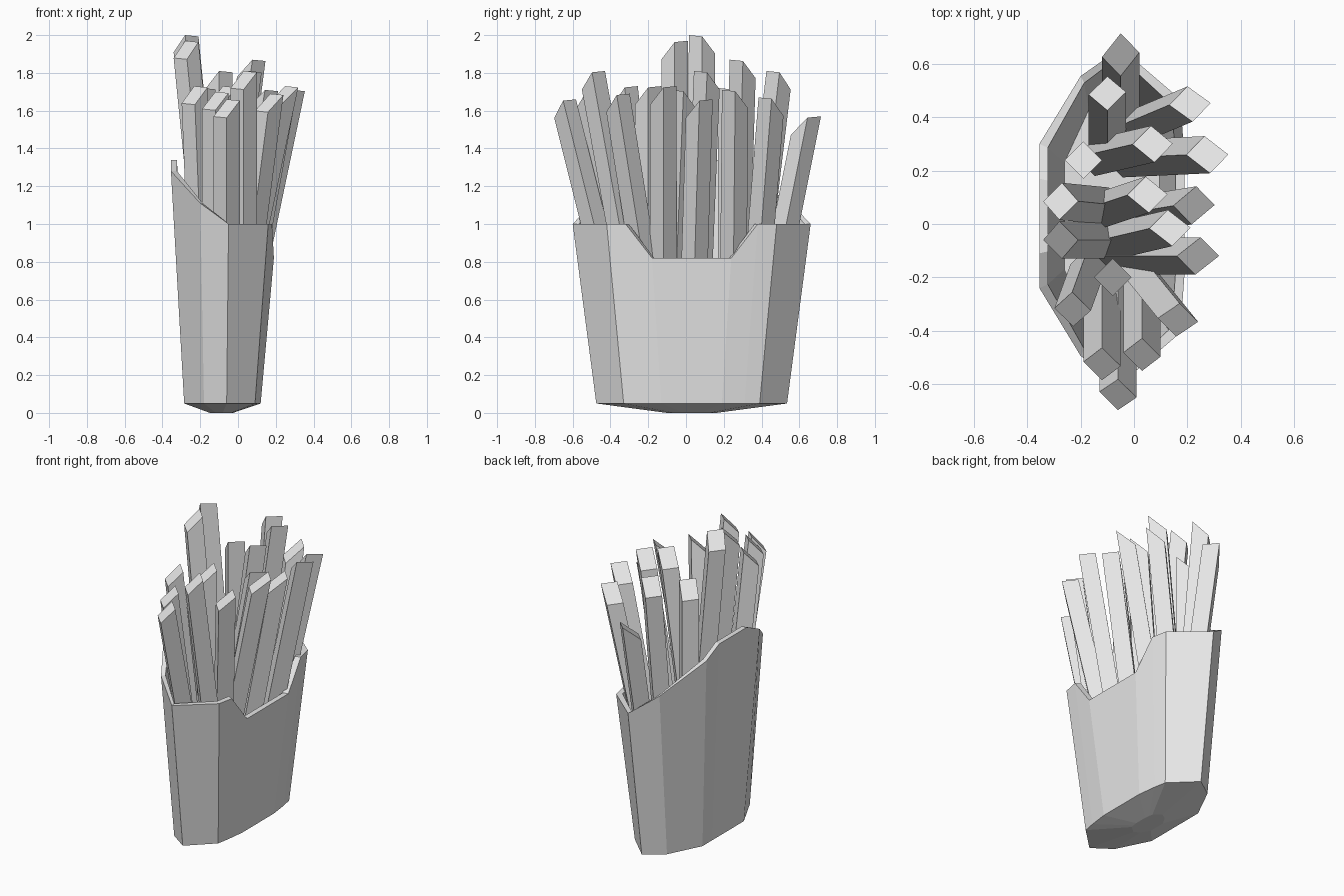
import bpy
import bmesh

cube = bpy.data.objects.get("Cube")
if cube:
    bpy.data.objects.remove(cube, do_unlink=True)

grey = bpy.data.materials.new("plain grey")
grey.use_nodes = True
grey.diffuse_color = (0.8, 0.8, 0.8, 1)
grey.node_tree.nodes["Principled BSDF"].inputs["Base Color"].default_value = (0.8, 0.8, 0.8, 1)


def loft(name, rings):
    """Join closed rings of points with quads and cap both ends."""
    bm = bmesh.new()
    loops = [[bm.verts.new(point) for point in ring] for ring in rings]
    count = len(loops[0])
    for lower, upper in zip(loops, loops[1:]):
        for i in range(count):
            j = (i + 1) % count
            bm.faces.new((lower[i], lower[j], upper[j], upper[i]))
    bm.faces.new(loops[0][::-1])
    bm.faces.new(loops[-1])
    bmesh.ops.recalc_face_normals(bm, faces=bm.faces)
    mesh = bpy.data.meshes.new(name)
    bm.to_mesh(mesh)
    bm.free()
    mesh.materials.append(grey)
    obj = bpy.data.objects.new(name, mesh)
    bpy.context.collection.objects.link(obj)
    return obj


# Carton: half outline from back to front (base x, base y, rim x, rim y, rim z)
half = [
    (-.285, .11, -.355, .14, 1.34),
    (-.285, .21, -.355, .27, 1.28),
    (-.18, .42, -.2, .525, 1.11),
    (-.06, .505, -.05, .63, 1),
    (.09, .36, .16, .45, 1),
    (.105, .28, .18, .35, 1),
    (.12, .16, .19, .21, .82),
]
outline = half + [(bx, -by, tx, -ty, h) for bx, by, tx, ty, h in reversed(half)]
middle_x, middle_y = -.09, .03


def scaled(points, sx, sy, z=None):
    """Shrink a ring towards the carton axis."""
    return [(middle_x + (px - middle_x) * sx, middle_y + (py - middle_y) * sy,
             pz if z is None else z) for px, py, pz in points]


base = [(bx, by + middle_y, .05) for bx, by, tx, ty, h in outline]
rim = [(tx, ty + middle_y, h) for bx, by, tx, ty, h in outline]
loft("carton", [
    scaled(base, .3, .26, 0),
    base,
    rim,
    scaled(rim, .88, .95),
    scaled(base, .88, .95, .1),
])

# Fries: top x, top y, peak z, lean in x, lean in y, outward tilt of the cut
fries = [
    (-.05, .635, 1.57, 0, .2, 1),
    (-.1, .49, 1.81, 0, .12, -1),
    (.21, .45, 1.67, .19, .08, -1),
    (.07, .3, 1.87, .13, .03, -1),
    (.275, .26, 1.71, .21, .01, -1),
    (-.19, .24, 1.72, 0, 0, -1),
    (-.275, .085, 2, -.1, .01, -1),
    (-.275, -.06, 1.97, -.1, 0, -1),
    (.05, .11, 1.81, .12, .04, -1),
    (.225, .07, 1.66, .18, .03, 1),
    (.135, -.015, 1.71, .17, .04, 1),
    (.24, -.12, 1.73, .21, 0, -1),
    (-.08, -.2, 1.73, 0, 0, -1),
    (-.23, -.32, 1.73, -.04, -.11, -1),
    (.165, -.36, 1.69, .13, -.16, -1),
    (.03, -.49, 1.81, 0, -.18, -1),
    (-.12, -.525, 1.7, 0, -.19, -1),
    (-.06, -.64, 1.66, 0, -.25, -1),
]
radius = .07
diamond = [(radius, 0), (0, radius), (-radius, 0), (0, -radius)]
floor_z = .15
for x, y, peak, lean_x, lean_y, tilt in fries:
    slope_x = .6
    slope_y = .7 * tilt * (1 if y > 0 else -1)
    top_z = peak - .7 * radius
    drop = top_z - floor_z
    bottom, top = [], []
    for dx, dy in diamond:
        rise = dx * slope_x + dy * slope_y
        bottom.append((x + dx - lean_x * drop, y + dy - lean_y * drop, floor_z))
        top.append((x + dx + lean_x * rise, y + dy + lean_y * rise, top_z + rise))
    loft("fry", [bottom, top])
